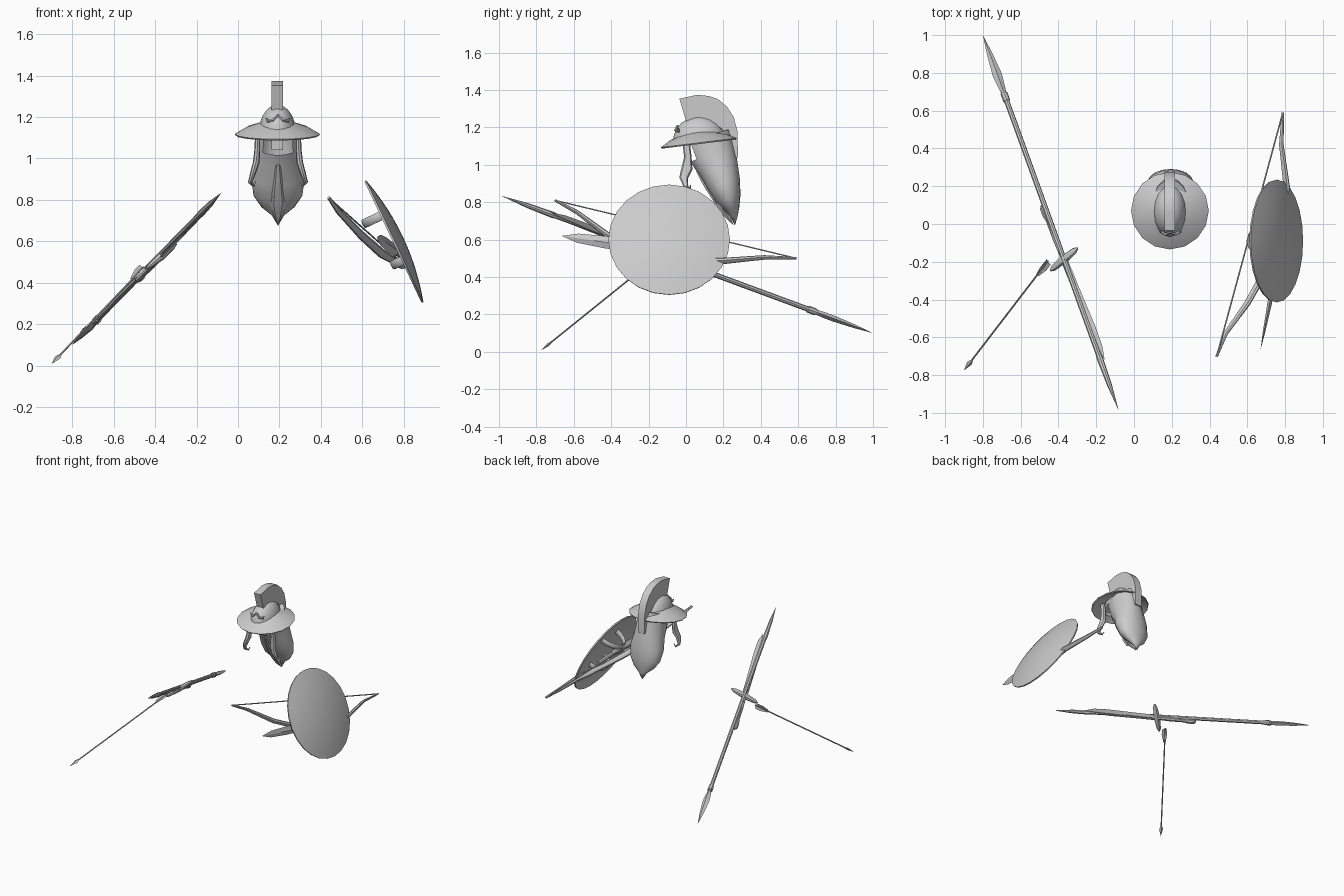
import bpy, bmesh
from math import sin, cos, pi, radians
from mathutils import Vector, Matrix

if "Cube" in bpy.data.objects:
    bpy.data.objects.remove(bpy.data.objects["Cube"])

grey = bpy.data.materials.new("plain grey")
grey.use_nodes = True
grey.diffuse_color = (0.6, 0.6, 0.6, 1)
grey.node_tree.nodes["Principled BSDF"].inputs["Base Color"].default_value = (0.6, 0.6, 0.6, 1)


def finish(name, bm, angle=35):
    bmesh.ops.remove_doubles(bm, verts=bm.verts, dist=0.0004)
    bmesh.ops.recalc_face_normals(bm, faces=bm.faces)
    me = bpy.data.meshes.new(name)
    bm.to_mesh(me)
    bm.free()
    me.materials.append(grey)
    me.shade_smooth()
    me.set_sharp_from_angle(angle=radians(angle))
    ob = bpy.data.objects.new(name, me)
    bpy.context.collection.objects.link(ob)
    return ob


def sweep(name, pts, sizes, side=(1, 0, 0), sides=8, angle=35):
    """Elliptical rings along a path; sizes are (half width along side, half thickness)."""
    pts = [Vector(p) for p in pts]
    bm = bmesh.new()
    rings = []
    for i, (p, (w, h)) in enumerate(zip(pts, sizes)):
        t = (pts[min(i + 1, len(pts) - 1)] - pts[max(i - 1, 0)]).normalized()
        s = Vector(side)
        s = (s - t * s.dot(t)).normalized()
        n = t.cross(s)
        rings.append([bm.verts.new(p + s * w * cos(2 * pi * k / sides) + n * h * sin(2 * pi * k / sides))
                      for k in range(sides)])
    for a, b in zip(rings, rings[1:]):
        for k in range(sides):
            j = (k + 1) % sides
            bm.faces.new((a[k], a[j], b[j], b[k]))
    bm.faces.new(rings[0])
    bm.faces.new(rings[-1])
    return finish(name, bm, angle)


def rod(name, a, b, profile, side=(1, 0, 0), sides=8, angle=35):
    """Straight sweep; profile rows are (fraction, half width, half thickness)."""
    a, b = Vector(a), Vector(b)
    return sweep(name, [a.lerp(b, r[0]) for r in profile], [r[1:] for r in profile], side, sides, angle)


def lathe(name, profile, matrix, segments, thickness):
    bm = bmesh.new()
    verts = [bm.verts.new((r, 0, z)) for r, z in profile]
    edges = [bm.edges.new(e) for e in zip(verts, verts[1:])]
    bmesh.ops.spin(bm, geom=verts + edges, axis=(0, 0, 1), cent=(0, 0, 0),
                   angle=2 * pi, steps=segments, use_merge=True)
    bmesh.ops.remove_doubles(bm, verts=bm.verts, dist=0.0004)
    bmesh.ops.recalc_face_normals(bm, faces=bm.faces)
    if sum(f.normal.z for f in bm.faces) < 0:
        bmesh.ops.reverse_faces(bm, faces=bm.faces)
    bmesh.ops.solidify(bm, geom=bm.faces[:], thickness=thickness)
    bmesh.ops.transform(bm, matrix=matrix, verts=bm.verts)
    return finish(name, bm)


# Spear: leaf blade, collar, long shaft and butt spike
butt, point = (-0.08, -0.99, 0.835), (-0.80, 1.0, 0.10)
rod("spear_shaft", butt, point,
    [(0, 0, 0), (0.07, 0.013, 0.013), (0.14, 0.017, 0.017), (0.15, 0.014, 0.014), (0.85, 0.014, 0.014)])
rod("spear_collar", butt, point, [(0.825, 0.019, 0.019), (0.845, 0.019, 0.019)])
rod("spear_head", butt, point,
    [(0.84, 0.012, 0.012), (0.87, 0.02, 0.016), (0.895, 0.025, 0.016), (0.95, 0.015, 0.01), (1, 0, 0)],
    sides=4, angle=20)

# Sword lying along the spear
pommel, tip = Vector((-0.487, 0.10, 0.41)), Vector((-0.155, -0.72, 0.745))
across = Vector((0.14, 0.115, 0.115)).normalized()
rod("sword_blade", pommel, tip,
    [(0.36, 0.022, 0.008), (0.55, 0.023, 0.008), (0.8, 0.026, 0.007), (0.92, 0.02, 0.005), (1, 0, 0)],
    across, 4, 20)
rod("sword_grip", pommel, tip,
    [(0, 0.008, 0.008), (0.02, 0.02, 0.016), (0.07, 0.021, 0.017), (0.1, 0.014, 0.012),
     (0.22, 0.018, 0.015), (0.36, 0.015, 0.013)], across)
guard = pommel.lerp(tip, 0.35)
rod("sword_guard", guard - across * 0.11, guard + across * 0.11,
    [(0, 0.006, 0.005), (0.12, 0.018, 0.012), (0.5, 0.024, 0.02), (0.88, 0.018, 0.012), (1, 0.006, 0.005)],
    tip - pommel)

# Arrow with point and three feathers
nock, barb = Vector((-0.455, -0.195, 0.475)), Vector((-0.90, -0.775, 0.008))
rod("arrow_shaft", nock, barb, [(0, 0.005, 0.005), (0.95, 0.005, 0.005)], sides=6)
rod("arrow_point", nock, barb, [(0.9, 0.004, 0.004), (0.935, 0.015, 0.008), (1, 0, 0)], sides=4)
for k in range(3):
    turn = Matrix.Rotation(2 * pi * k / 3, 3, (barb - nock).normalized())
    out = turn @ Vector((0.8, -0.6, 0))
    rod("arrow_feather", nock + out * 0.008, barb + out * 0.008,
        [(0.01, 0.014, 0.002), (0.06, 0.016, 0.002), (0.13, 0.002, 0.002)], out, 4)

# Round shield with two arm bands behind it
center = Vector((0.757, -0.09, 0.60))
tilt = Matrix.Rotation(radians(64.8), 4, "Y")
lathe("shield", [(0.325 * k / 6, 0.045 * (1 - (k / 6) ** 2)) for k in range(7)],
      Matrix.Translation(center) @ tilt, 24, 0.01)
for name, down, reach in (("arm_band", -0.14, 0.10), ("hand_grip", 0.1, 0.06)):
    pts = [center + (tilt @ Vector((down, 0.09 * cos(a), 0.03 - (reach + 0.03) * sin(a))))
           for a in (pi * k / 8 for k in range(9))]
    sweep(name, pts, [(0.022, 0.007)] * 9, tilt @ Vector((1, 0, 0)))

# Bow, string and dagger tucked behind the shield
limbs = [(0.438, -0.70, 0.81), (0.485, -0.58, 0.745), (0.60, -0.42, 0.625), (0.695, -0.25, 0.54),
         (0.745, -0.06, 0.51), (0.795, 0.08, 0.485), (0.808, 0.20, 0.486), (0.78, 0.42, 0.505),
         (0.788, 0.59, 0.50)]
widths = (0.008, 0.014, 0.02, 0.022, 0.018, 0.022, 0.02, 0.014, 0.008)
sweep("bow", limbs, [(w, w * 0.7) for w in widths], (0.7, 0, 0.7))
rod("bow_string", limbs[0], limbs[-1], [(0, 0.004, 0.004), (1, 0.004, 0.004)], sides=6)
rod("dagger_blade", (0.67, -0.665, 0.62), (0.765, -0.18, 0.55),
    [(0, 0, 0), (0.18, 0.025, 0.006), (0.5, 0.033, 0.012), (0.9, 0.03, 0.012), (1, 0.02, 0.01)],
    (0, 0, 1), 4, 20)
rod("dagger_grip", (0.765, -0.18, 0.55), (0.785, -0.05, 0.53), [(0, 0.015, 0.012), (1, 0.015, 0.012)])

# Helmet: tilted brim, domed bowl and tall crest
lathe("helmet_brim", [(0.206, 0), (0.15, 0.033), (0.075, 0.058)],
      Matrix.Translation((0.19, 0.07, 1.118)) @ Matrix.Rotation(radians(7), 4, "X"), 16, 0.008)
bm = bmesh.new()
bmesh.ops.create_uvsphere(bm, u_segments=16, v_segments=10, radius=1)
low = [v for v in bm.verts if v.co.z < -0.01]
bmesh.ops.delete(bm, geom=low, context="VERTS")
bmesh.ops.transform(bm, verts=bm.verts, matrix=Matrix.Translation((0.19, 0.07, 1.125))
                    @ Matrix.Rotation(radians(7), 4, "X") @ Matrix.Diagonal((0.09, 0.14, 0.135, 1)))
finish("helmet_bowl", bm, 60)

outer = [(-0.035, 1.353), (0.06, 1.374), (0.12, 1.368), (0.17, 1.352), (0.22, 1.31), (0.255, 1.255),
         (0.275, 1.18), (0.278, 1.04)]
inner = [(0.235, 1.04), (0.225, 1.16), (0.17, 1.21), (0.09, 1.24), (0.0, 1.235)]
bm = bmesh.new()
face = bm.faces.new([bm.verts.new((0.162, y, z)) for y, z in outer + inner])
wall = bmesh.ops.extrude_face_region(bm, geom=[face])
bmesh.ops.translate(bm, vec=(0.056, 0, 0), verts=[v for v in wall["geom"] if isinstance(v, bmesh.types.BMVert)])
finish("helmet_crest", bm)

# Long hood sweeping down and back, hollow at the face
hood = sweep("hood", [(0.193, y, z) for y, z in
                      ((0.11, 1.15), (0.14, 1.06), (0.17, 0.99), (0.2, 0.9), (0.225, 0.82),
                       (0.246, 0.765), (0.257, 0.725), (0.262, 0.675))],
             [(0.095, 0.13), (0.102, 0.125), (0.11, 0.11), (0.128, 0.092), (0.118, 0.07),
              (0.08, 0.042), (0.03, 0.02), (0, 0)], sides=16, angle=60)
bm = bmesh.new()
bm.from_mesh(hood.data)
opening = [f for f in bm.faces if f.normal.y < -0.6 and f.calc_center_median().z > 1.02]
bmesh.ops.delete(bm, geom=opening, context="FACES")
bm.to_mesh(hood.data)
bm.free()
rod("hood_front_ridge", (0.193, 0.06, 0.97), (0.193, 0.255, 0.675),
    [(0, 0.012, 0.008), (0.25, 0.025, 0.02), (0.6, 0.042, 0.022), (0.8, 0.026, 0.018), (1, 0, 0)],
    sides=6, angle=20)

# Mirrored cheek straps with curled ends and brow scrolls
for name, flip in (("right", -1), ("left", 1)):
    def place(points):
        return [(0.193 + flip * x, y, z) for x, y, z in points]
    sweep(name + "_cheek_strap",
          place([(0.098, 0.0, 1.13), (0.1, 0.01, 1.04), (0.105, 0.005, 0.98), (0.12, -0.012, 0.93),
                 (0.135, 0.0, 0.885), (0.118, 0.02, 0.868), (0.108, 0.025, 0.89)]),
          [(0.012, 0.02), (0.014, 0.02), (0.016, 0.03), (0.014, 0.024), (0.01, 0.012), (0.007, 0.007), (0.003, 0.003)])
    sweep(name + "_brow_scroll",
          place([(0.0, -0.045, 1.21), (0.025, -0.055, 1.185), (0.05, -0.04, 1.18), (0.058, -0.04, 1.195)]),
          [(0.006, 0.006), (0.008, 0.008), (0.008, 0.008), (0.003, 0.003)], (0, 1, 0), 6)
